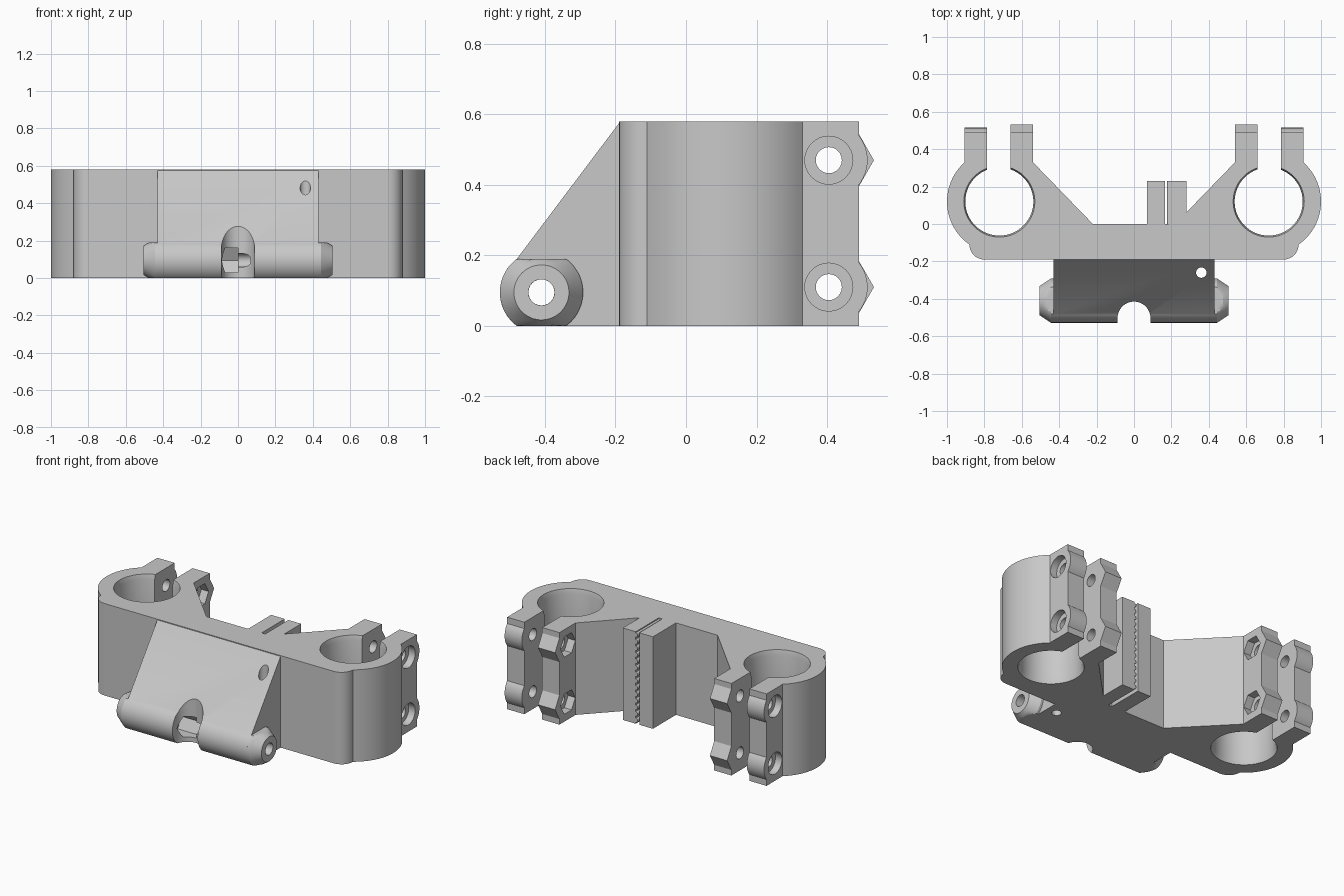
import bpy, bmesh
from math import cos, sin, pi, radians, sqrt, atan2
from mathutils import Vector

cube = bpy.data.objects.get("Cube")
if cube:
    bpy.data.objects.remove(cube)

grey = bpy.data.materials.new("light_grey_plastic")
grey.use_nodes = True
COLOUR = (0.58, 0.58, 0.58, 1)
grey.diffuse_color = COLOUR
grey.node_tree.nodes["Principled BSDF"].inputs["Base Color"].default_value = COLOUR

HEIGHT = 0.58
RING_X, RING_Y, RING_R = 0.72, 0.12, 0.28
BOLT_Y, BOLT_Z = 0.405, (0.11, 0.47)
ROD_Y, ROD_Z, ROD_R = -0.41, 0.095, 0.118


def arc(cx, cy, r, start, end, steps):
    """Points along an arc, angles in radians."""
    angles = [start + (end - start) * i / steps for i in range(steps + 1)]
    return [(cx + r * cos(a), cy + r * sin(a)) for a in angles]


def circle(cx, cy, r, n):
    return arc(cx, cy, r, 0, 2 * pi, n)[:-1]


def loft(bm, loops, ring=False):
    """Bridge equal loops, capping the ends unless they form a closed ring."""
    rows = [[bm.verts.new(p) for p in loop] for loop in loops]
    n = len(rows[0])
    pairs = list(zip(rows, rows[1:]))
    if ring:
        pairs.append((rows[-1], rows[0]))
    else:
        bm.faces.new(rows[0])
        bm.faces.new(rows[-1])
    for a, b in pairs:
        for i in range(n):
            j = (i + 1) % n
            bm.faces.new((a[i], a[j], b[j], b[i]))


def prism(bm, profile, axis, start, end):
    """Extrude a 2D profile along x (profile yz), y (xz) or z (xy)."""
    def place(p, d):
        v = list(p)
        v.insert("xyz".index(axis), d)
        return Vector(v)
    loft(bm, [[place(p, d) for p in profile] for d in (start, end)])


def finish(name, bm):
    bmesh.ops.recalc_face_normals(bm, faces=bm.faces)
    mesh = bpy.data.meshes.new(name)
    bm.to_mesh(mesh)
    bm.free()
    mesh.materials.append(grey)
    obj = bpy.data.objects.new(name, mesh)
    bpy.context.collection.objects.link(obj)
    return obj


def activate(obj):
    bpy.ops.object.select_all(action='DESELECT')
    obj.select_set(True)
    bpy.context.view_layer.objects.active = obj


def cut(obj, prisms):
    """Subtract a set of separate prisms from an object."""
    bm = bmesh.new()
    for args in prisms:
        prism(bm, *args)
    cutter = finish("cutter", bm)
    cutter.hide_render = True
    mod = obj.modifiers.new("cut", 'BOOLEAN')
    mod.operation, mod.solver, mod.object = 'DIFFERENCE', 'EXACT', cutter
    activate(obj)
    bpy.ops.object.modifier_apply(modifier=mod.name)
    bpy.data.objects.remove(cutter)


# Main body: one outline with both split rings and their clamp tabs
def body_outline(bore):
    def on_bore(x):
        return atan2(sqrt(bore ** 2 - (x - RING_X) ** 2), x - RING_X)
    half = arc(0.80, -0.11, 0.08, -pi / 2, 0, 8)
    half += arc(RING_X, RING_Y, RING_R, atan2(-0.23, 0.16), atan2(0.21, 0.185), 20)[1:]
    half += [(0.905, 0.49), (0.785, 0.49)]
    half += arc(RING_X, RING_Y, bore, on_bore(0.785), on_bore(0.66) - 2 * pi, 56)
    half += [(0.66, 0.49), (0.54, 0.49), (0.54, 0.33), (0.22, 0)]
    return half + [(-x, y) for x, y in reversed(half)]


bm = bmesh.new()
levels = ((0, 0.19), (0.03, 0.182), (HEIGHT - 0.03, 0.182), (HEIGHT, 0.19))
loft(bm, [[(x, y, z) for x, y in body_outline(r)] for z, r in levels])
body = finish("ring_clamp_body", bm)


# Bolt holes, round counterbores outside and hex nut pockets inside
def bolt_cuts(r, sides, near, far):
    return [(circle(BOLT_Y, z, r, sides), 'x', s * near, s * far)
            for s in (-1, 1) for z in BOLT_Z]


cut(body, bolt_cuts(0.037, 24, 0.50, 0.95))
cut(body, bolt_cuts(0.068, 32, 0.86, 0.96))
cut(body, bolt_cuts(0.073, 6, 0.49, 0.59))

# Lobes on the tab ends: rounded on the outer tabs, pointed on the inner ones
swing = atan2(sqrt(0.11 ** 2 - 0.085 ** 2), 0.085)
bm = bmesh.new()
for side in (-1, 1):
    for z in BOLT_Z:
        prism(bm, arc(BOLT_Y, z, 0.11, -swing, swing, 12), 'x', side * 0.785, side * 0.905)
        point = [(0.49, z - 0.075), (0.533, z), (0.49, z + 0.075)]
        prism(bm, point, 'x', side * 0.54, side * 0.66)
lobes = finish("clamp_tab_lobes", bm)

# Belt grip: a plain jaw and a toothed jaw
bm = bmesh.new()
prism(bm, [(0.07, 0), (0.165, 0), (0.165, HEIGHT), (0.07, HEIGHT)], 'y', 0, 0.23)
plain_jaw = finish("belt_grip_plain_jaw", bm)

TEETH = 14
pitch = HEIGHT / TEETH
profile = [(0.28, HEIGHT), (0.28, 0), (0.19, 0)]
for i in range(TEETH):
    notch = arc(0.19, (i + 0.5) * pitch, 0.014, -pi / 2, pi / 2, 6)
    profile += [(2 * 0.19 - x, z) for x, z in notch]
profile.append((0.19, HEIGHT))
bm = bmesh.new()
prism(bm, profile, 'y', 0, 0.23)
toothed_jaw = finish("belt_grip_toothed_jaw", bm)

# Sloped front housing that wraps the hinge barrel
bm = bmesh.new()
profile = [(-0.19, 0), (-0.19, 0.575)]
profile += arc(ROD_Y, ROD_Z, ROD_R, radians(126.4), radians(233.6), 24)
prism(bm, profile, 'x', -0.43, 0.43)
housing = finish("sloped_hinge_housing", bm)
cut(housing, [(circle(ROD_Y, ROD_Z, 0.037, 24), 'x', -0.5, 0.5)])
notch = arc(0, -0.503, 0.088, 0, pi, 24) + [(-0.088, -0.6), (0.088, -0.6)]
cut(housing, [(notch, 'z', -0.1, 0.7)])
cut(housing, [(circle(ROD_Y, ROD_Z, 0.075, 6), 'x', -0.16, 0)])
cut(housing, [(circle(0.36, -0.26, 0.028, 24), 'z', -0.1, 0.7)])

# Chamfered barrel ends, flattened above and below
bm = bmesh.new()
for side in (-1, 1):
    sections = [(0.43, ROD_R)]
    sections += [(0.445 + 0.06 * t, ROD_R - 0.04 * t) for t in (0, 0.25, 0.5, 0.75, 1)]
    sections += [(0.505, 0.037), (0.43, 0.037)]
    loft(bm, [[(side * x, y, min(max(z, 0), 0.19))
               for y, z in circle(ROD_Y, ROD_Z, r, 48)] for x, r in sections], ring=True)
barrel_ends = finish("hinge_barrel_ends", bm)

for obj in (body, lobes, plain_jaw, toothed_jaw, housing, barrel_ends):
    activate(obj)
    bpy.ops.object.shade_smooth_by_angle(angle=radians(25))
